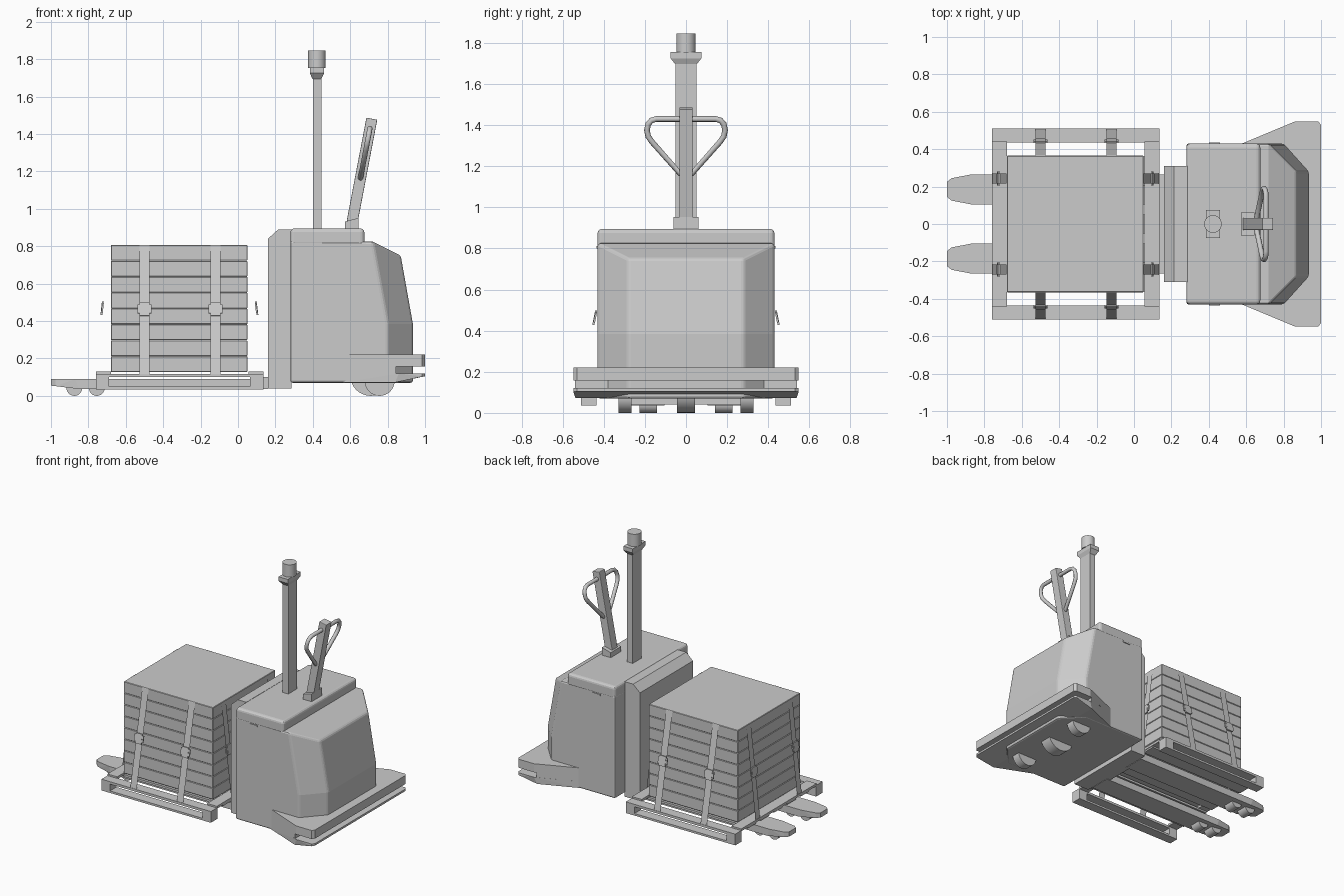
import bpy, bmesh
from math import radians
from mathutils import Vector, Matrix

if "Cube" in bpy.data.objects:
    bpy.data.objects.remove(bpy.data.objects["Cube"])


def finish(name, bm, bevel=0, segs=2, smooth=False):
    bmesh.ops.recalc_face_normals(bm, faces=bm.faces)
    me = bpy.data.meshes.new(name)
    bm.to_mesh(me)
    bm.free()
    ob = bpy.data.objects.new(name, me)
    bpy.context.collection.objects.link(ob)
    if bevel:
        m = ob.modifiers.new("bevel", 'BEVEL')
        m.width, m.segments, m.limit_method = bevel, segs, 'ANGLE'
        m.angle_limit = radians(40)
    if smooth:
        bpy.context.view_layer.objects.active = ob
        ob.select_set(True)
        bpy.ops.object.shade_smooth_by_angle(angle=radians(35))
        ob.select_set(False)
    return ob


def box(name, x, y, z, bevel=0, segs=2, mat=None):
    bm = bmesh.new()
    bmesh.ops.create_cube(bm, size=1)
    for v in bm.verts:
        v.co = Vector(((x[0] + x[1]) / 2 + v.co.x * (x[1] - x[0]),
                       (y[0] + y[1]) / 2 + v.co.y * (y[1] - y[0]),
                       (z[0] + z[1]) / 2 + v.co.z * (z[1] - z[0])))
    if mat:
        bm.transform(mat)
    return finish(name, bm, bevel, segs)


def hull(name, pts, yc=0, bevel=0, segs=2):
    """Convex solid from points mirrored across y = yc."""
    bm = bmesh.new()
    for x, y, z in pts:
        for s in (1, -1):
            bm.verts.new((x, yc + s * y, z))
    r = bmesh.ops.convex_hull(bm, input=bm.verts)
    bmesh.ops.delete(bm, geom=[v for v in bm.verts if not v.link_faces], context='VERTS')
    bmesh.ops.dissolve_limit(bm, angle_limit=radians(1), verts=bm.verts, edges=bm.edges)
    return finish(name, bm, bevel, segs)


def cyl(name, c, r, depth, axis='Z', n=32):
    bm = bmesh.new()
    rot = Matrix.Rotation(radians(90), 4, 'X') if axis == 'Y' else Matrix()
    bmesh.ops.create_cone(bm, cap_ends=True, segments=n, radius1=r, radius2=r,
                          depth=depth, matrix=Matrix.Translation(c) @ rot)
    return finish(name, bm, smooth=True)


# Main body with sloped, chamfered hood
hull("body_hood", [(.28, .43, .07), (.80, .43, .07), (.80, .43, .385), (.72, .43, .825),
                   (.28, .43, .83), (.935, .28, .07), (.935, .28, .385), (.87, .28, .75)],
     bevel=.012)
box("body_lid", (.28, .675), (-.43, .43), (.80, .895), .02, 3)
for s in (1, -1):
    box("side_catch", (.40, .46), (s * .432 - .004, s * .432 + .004), (.80, .812))

# Lifting carriage in front of the body
hull("lift_carriage", [(.16, .31, .04), (.285, .31, .04), (.16, .31, .84),
                       (.215, .31, .89), (.285, .31, .89)])
box("fork_heel", (.13, .17), (-.265, .265), (.04, .10))

# Skirt base with a slot around the rear
foot = [(.565, .425), (.86, .548), (.985, .548), (1.0, .53)]
hull("base_upper", [(x, y, z) for x, y in foot for z in (.157, .22)])
hull("base_core", [(x, y, z) for x, y in ((.565, .425), (.845, .541)) for z in (.11, .165)])
hull("base_lower", [(x, y, .12) for x, y in foot] +
     [(.565, .425, .072), (.84, .538, .072), (.985, .548, .103), (1.0, .53, .105)])

# Drive wheel and casters
cyl("drive_wheel", (.71, 0, .11), .11, .09, 'Y')
for s in (1, -1):
    cyl("caster_wheel", (.757, s * .297, .08), .08, .065, 'Y')

# Forks and their load rollers
for s in (1, -1):
    outline = [(.16, .08), (-.87, .08), (-.975, .06), (-1.0, .04)]
    hull("fork", [(x, y, .09) for x, y in outline] +
         [(.16, .08, .037), (-.85, .08, .037), (-.975, .06, .052), (-1.0, .04, .055)], s * .185)
    for x in (-.875, -.755):
        cyl("load_roller", (x, s * .183, .042), .042, .085, 'Y', 24)

# Signal post with flared cap and lamp
box("signal_post", (.40, .447), (-.051, .051), (.85, 1.71))
hull("post_cap", [(x, y, z) for dx, y, z in ((.024, .051, 1.695), (.038, .075, 1.725),
                                            (.038, .075, 1.755))
                  for x in (.422 - dx, .422 + dx)])
cyl("signal_lamp", (.422, 0, 1.80), .047, .092)

# Steering tiller: foot, sloped arm and triangular grip
hull("tiller_foot", [(.573, .061, .88), (.645, .061, .88), (.573, .061, .932), (.645, .061, .952)])
lean = .191
hull("tiller_arm", [(.612 + lean * (z - .94) + d, .032, z - lean * d)
                    for z in (.93, 1.482) for d in (-.029, .029)], bevel=.004)
side = [(.03, 1.165), (.165, 1.318), (.184, 1.345), (.19, 1.375), (.184, 1.405),
        (.168, 1.423), (.145, 1.43)]
loop = side + [(-y, z) for y, z in reversed(side)]
cu = bpy.data.curves.new("tiller_grip", 'CURVE')
cu.dimensions, cu.bevel_depth, cu.bevel_resolution = '3D', .014, 3
sp = cu.splines.new('POLY')
sp.points.add(len(loop) - 1)
for p, (y, z) in zip(sp.points, loop):
    p.co = (.612 + lean * (z - .94), y, z, 1)
sp.use_cyclic_u = True
bpy.context.collection.objects.link(bpy.data.objects.new("tiller_grip", cu))

# Pallet: side runners, end blocks, deck boards
for s in (1, -1):
    y = sorted((s * .435, s * .51))
    box("pallet_side_top", (-.76, .135), y, (.10, .118))
    box("pallet_runner", (-.76, .135), y, (.035, .05))
    for x in ((-.76, -.69), (.065, .135)):
        box("pallet_block", x, y, (.045, .105))
for y in (-.31, -.155, 0, .155, .31):
    box("deck_board", (-.755, .13), (y - .05, y + .05), (.10, .116))
for x in ((-.76, -.68), (.055, .135)):
    box("deck_cross_board", x, (-.44, .44), (.112, .13))

# Cargo stack of eight layers
h = .085
for i in range(8):
    z = .128 + i * h
    box("cargo_layer", (-.68, .05), (-.365, .365), (z, z + h - .001), .003, 1)


# Straps leaning out from the cargo top edge to the pallet edge, with buckles
def strap(top, bottom, across):
    t, b, a = Vector(top), Vector(bottom), Vector(across)
    bm = bmesh.new()
    bm.faces.new([bm.verts.new(p) for p in
                  (t - a * .026, t + a * .026, b + a * .026, b - a * .026)])
    up = (t - b).normalized()
    n = a.cross(up).normalized()
    if n.dot(b - Vector((-.315, 0, b.z))) < 0:
        a, n = -a, -n
    for f in bm.faces:
        f.normal_update()
        if f.normal.dot(n) < 0:
            f.normal_flip()
    me = bpy.data.meshes.new("strap")
    bm.to_mesh(me)
    bm.free()
    bpy.context.collection.objects.link(bpy.data.objects.new("strap", me))
    mat = Matrix((a, up, n)).transposed().to_4x4()
    mat.translation = (t + b) / 2 + n * .006
    box("buckle_plate", (-.026, .026), (-.036, .036), (-.004, .006), mat=mat)
    box("buckle_bar", (-.037, .037), (-.022, .026), (-.005, .004), mat=mat)


for s in (1, -1):
    for x in (-.5, -.12):
        strap((x, s * .367, .805), (x, s * .507, .118), (1, 0, 0))
    strap((-.682, s * .243, .805), (-.757, s * .243, .13), (0, 1, 0))
    strap((.052, s * .243, .805), (.133, s * .243, .13), (0, 1, 0))
